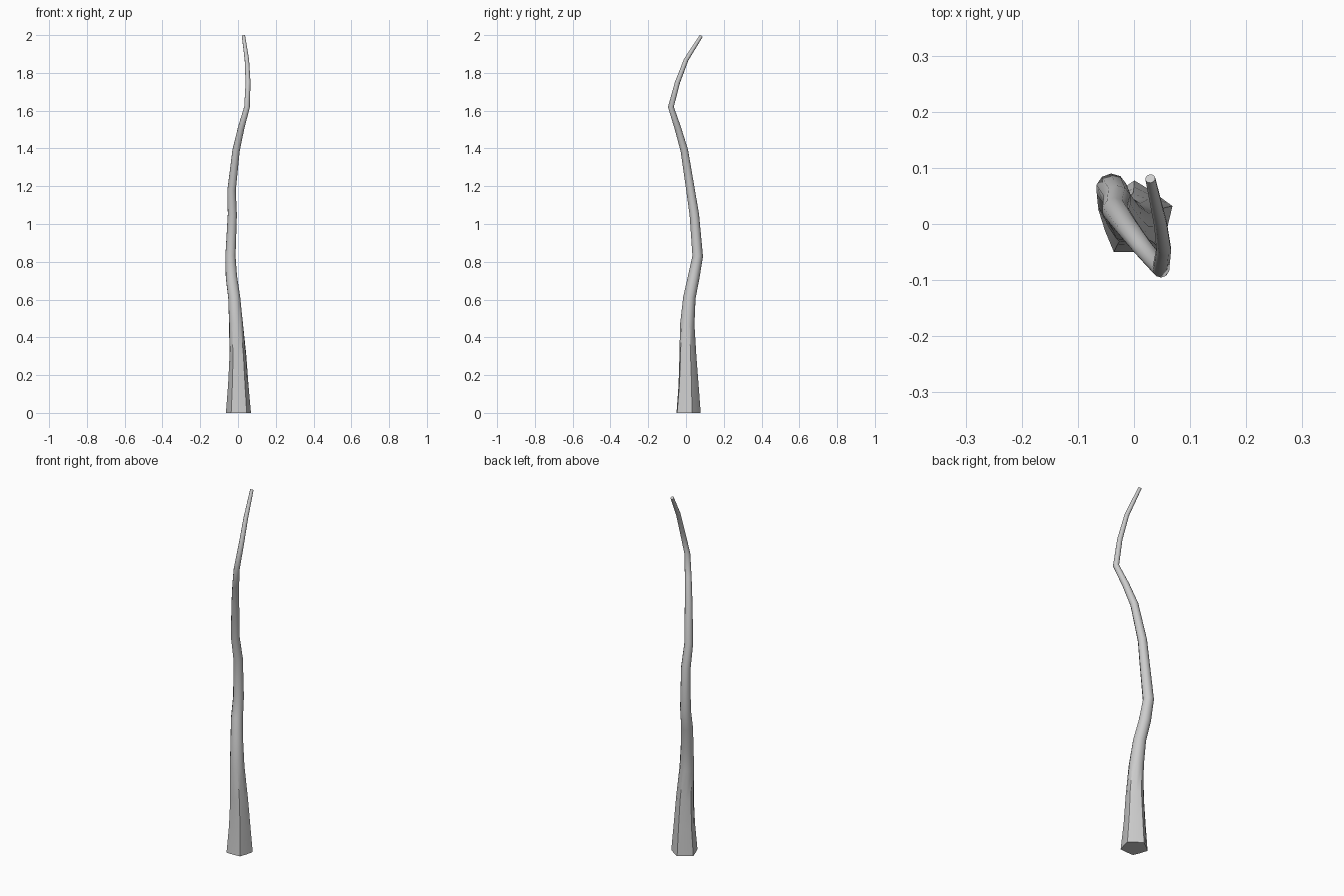
import bpy, bmesh, math
from mathutils import Vector

if "Cube" in bpy.data.objects:
    bpy.data.objects.remove(bpy.data.objects["Cube"])

SIDES = 10
# Path of the stalk: x, y, z, radius
PATH = [
    (0.003, 0.008, 0.00, 0.064),
    (0.002, 0.010, 0.15, 0.053),
    (0.000, 0.008, 0.30, 0.045),
    (-0.010, 0.006, 0.47, 0.038),
    (-0.020, 0.018, 0.61, 0.033),
    (-0.035, 0.041, 0.72, 0.031),
    (-0.040, 0.062, 0.83, 0.028),
    (-0.030, 0.044, 1.05, 0.025),
    (-0.034, 0.024, 1.18, 0.023),
    (-0.010, -0.009, 1.39, 0.020),
    (0.017, -0.044, 1.51, 0.0175),
    (0.048, -0.080, 1.62, 0.0155),
    (0.053, -0.045, 1.75, 0.0135),
    (0.047, 0.001, 1.87, 0.012),
    (0.029, 0.081, 1.996, 0.009),
]

pts = [Vector(p[:3]) for p in PATH]
bm = bmesh.new()
rings = []
for i, p in enumerate(pts):
    # Ring plane follows the path, with the foot kept flat on the floor
    if i == 0:
        t = Vector((0, 0, 1))
    else:
        a = (p - pts[i - 1]).normalized()
        b = (pts[min(i + 1, len(pts) - 1)] - p).normalized()
        t = (a + b).normalized()
    ux = (Vector((1, 0, 0)) - t * t.x).normalized()
    uy = t.cross(ux)
    lobe = 0.09 * max(0, 1 - p.z / 0.6)      # five root ribs fading upward
    ring = []
    for k in range(SIDES):
        ang = math.radians(20) + math.tau * k / SIDES
        r = PATH[i][3] * (1 + (lobe if k % 2 == 0 else -lobe))
        ring.append(bm.verts.new(p + (ux * math.cos(ang) + uy * math.sin(ang)) * r))
    rings.append(ring)

# Skin between rings and close both ends
for lo, hi in zip(rings, rings[1:]):
    for k in range(SIDES):
        n = (k + 1) % SIDES
        bm.faces.new((lo[k], lo[n], hi[n], hi[k])).smooth = True
bm.faces.new(rings[0][::-1])
bm.faces.new(rings[-1])

mesh = bpy.data.meshes.new("stalk")
bm.to_mesh(mesh)
bm.free()
stalk = bpy.data.objects.new("stalk", mesh)
bpy.context.collection.objects.link(stalk)
bpy.context.view_layer.objects.active = stalk
stalk.select_set(True)
bpy.ops.object.shade_smooth_by_angle(angle=math.radians(40))
